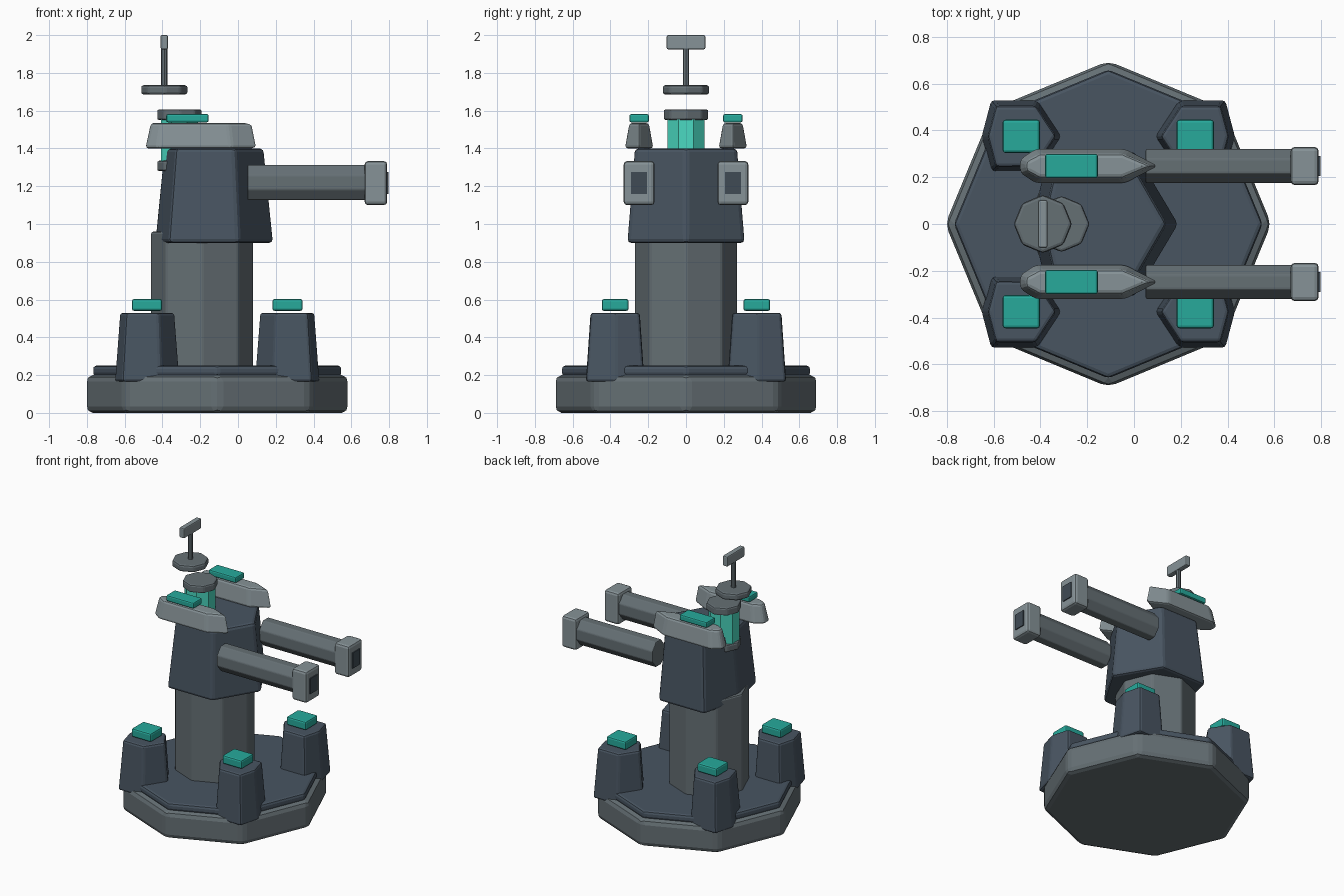
import bpy, bmesh
from math import cos, sin, pi

if "Cube" in bpy.data.objects:
    bpy.data.objects.remove(bpy.data.objects["Cube"])


def material(name, rgb):
    m = bpy.data.materials.new(name)
    m.diffuse_color = (*rgb, 1)
    m.use_nodes = True
    m.node_tree.nodes["Principled BSDF"].inputs["Base Color"].default_value = m.diffuse_color
    return m


STEEL = material("steel", (0.13, 0.16, 0.175))
SLATE = material("slate", (0.065, 0.09, 0.12))
PALE = material("pale_steel", (0.24, 0.29, 0.31))
TEAL = material("teal", (0.02, 0.40, 0.33))
GLOW = material("glow", (0.07, 0.70, 0.54))
BORE = material("bore", (0.05, 0.07, 0.09))


def loft(name, lower, upper, mat, bevel=0.0):
    """Closed solid between two matching 3D rings."""
    bm = bmesh.new()
    a = [bm.verts.new(p) for p in lower]
    b = [bm.verts.new(p) for p in upper]
    n = len(a)
    bm.faces.new(a[::-1])
    bm.faces.new(b)
    for i in range(n):
        j = (i + 1) % n
        bm.faces.new((a[i], a[j], b[j], b[i]))
    bmesh.ops.recalc_face_normals(bm, faces=bm.faces)
    mesh = bpy.data.meshes.new(name)
    bm.to_mesh(mesh)
    bm.free()
    mesh.materials.append(mat)
    ob = bpy.data.objects.new(name, mesh)
    bpy.context.collection.objects.link(ob)
    if bevel:
        mod = ob.modifiers.new("edge_bevel", 'BEVEL')
        mod.width = bevel
        mod.segments = 2
        mod.limit_method = 'ANGLE'
        mod.angle_limit = 0.25
    return ob


def prism(name, cx, cy, outline, z0, z1, mat, bevel=0.0, top=(1, 1)):
    """Vertical prism from a local outline, with optional taper."""
    return loft(name, [(cx + x, cy + y, z0) for x, y in outline],
                [(cx + x * top[0], cy + y * top[1], z1) for x, y in outline],
                mat, bevel)


def ngon(r, n=8, start=0.0):
    return [(r * cos(start + 2 * pi * i / n), r * sin(start + 2 * pi * i / n))
            for i in range(n)]


def box(name, x0, x1, y0, y1, z0, z1, mat, bevel=0.0):
    return prism(name, 0, 0, [(x0, y0), (x1, y0), (x1, y1), (x0, y1)],
                 z0, z1, mat, bevel)


# Octagonal base, deck and column
prism("base", -0.11, 0, ngon(0.697), 0, 0.2, STEEL, 0.035)
prism("deck", -0.11, 0, ngon(0.66), 0.195, 0.25, SLATE, 0.018)
prism("column", -0.19, 0, ngon(0.272), 0.2, 0.96, STEEL, 0.012)

# Turret housing: blunt point at the back, sharp point at the front
housing = [(0.32, 0), (0.135, 0.31), (-0.235, 0.31),
           (-0.31, 0), (-0.235, -0.31), (0.135, -0.31)]
prism("turret_housing", -0.13, 0, housing, 0.9, 1.4, SLATE, 0.02, (0.84, 0.87))

# Four corner pods, long points facing inward
for sx, end in ((-1, "left"), (1, "right")):
    for sy, side in ((-1, "front"), (1, "back")):
        cx, cy = -0.11 + sx * 0.372, sy * 0.375
        pod = [(-sx * x * 0.55, y * 0.5) for x, y in housing]
        prism(f"pod_{side}_{end}", cx, cy, pod, 0.165, 0.53, SLATE, 0.015,
              (0.84, 0.84))
        box(f"pod_light_{side}_{end}", cx - 0.08, cx + 0.08,
            cy - 0.071, cy + 0.071, 0.54, 0.603, TEAL, 0.012)

# Twin guns and roof armour on each side
fin = [(0.30, 0), (0.16, 0.075), (-0.23, 0.075), (-0.295, 0.03),
       (-0.295, -0.03), (-0.23, -0.075), (0.16, -0.075)]
for s, side in ((-1, "front"), (1, "back")):
    y = s * 0.248
    ring = [(y + a * 0.78, 1.22 + b) for a, b in ngon(0.1, 8, pi / 8)]
    loft(f"barrel_{side}", [(0.05, a, b) for a, b in ring],
         [(0.70, a, b) for a, b in ring], STEEL, 0.006)
    box(f"muzzle_{side}", 0.67, 0.79, y - 0.082, y + 0.082, 1.10, 1.333,
        PALE, 0.018)
    box(f"bore_{side}", 0.75, 0.797, y - 0.042, y + 0.042, 1.16, 1.275, BORE)
    prism(f"roof_armour_{side}", -0.195, y, fin, 1.4, 1.535, PALE, 0.016,
          (0.9, 0.68))
    box(f"roof_light_{side}", -0.38, -0.155, y - 0.052, y + 0.052,
        1.538, 1.582, TEAL, 0.01)

# Glowing core with end rings
prism("core", -0.31, 0, ngon(0.107, 8, pi / 8), 1.29, 1.57, GLOW)
prism("core_bottom_ring", -0.31, 0, ngon(0.12, 8), 1.28, 1.335, STEEL, 0.012)
prism("core_top_ring", -0.31, 0, ngon(0.12, 8), 1.55, 1.607, STEEL, 0.012)

# Antenna
prism("antenna_disc", -0.39, 0, ngon(0.125, 8), 1.685, 1.735, STEEL, 0.014)
prism("antenna_mast", -0.39, 0, ngon(0.017, 8), 1.70, 1.94, STEEL)
box("antenna_bar", -0.41, -0.37, -0.102, 0.102, 1.925, 2.0, PALE, 0.008)
